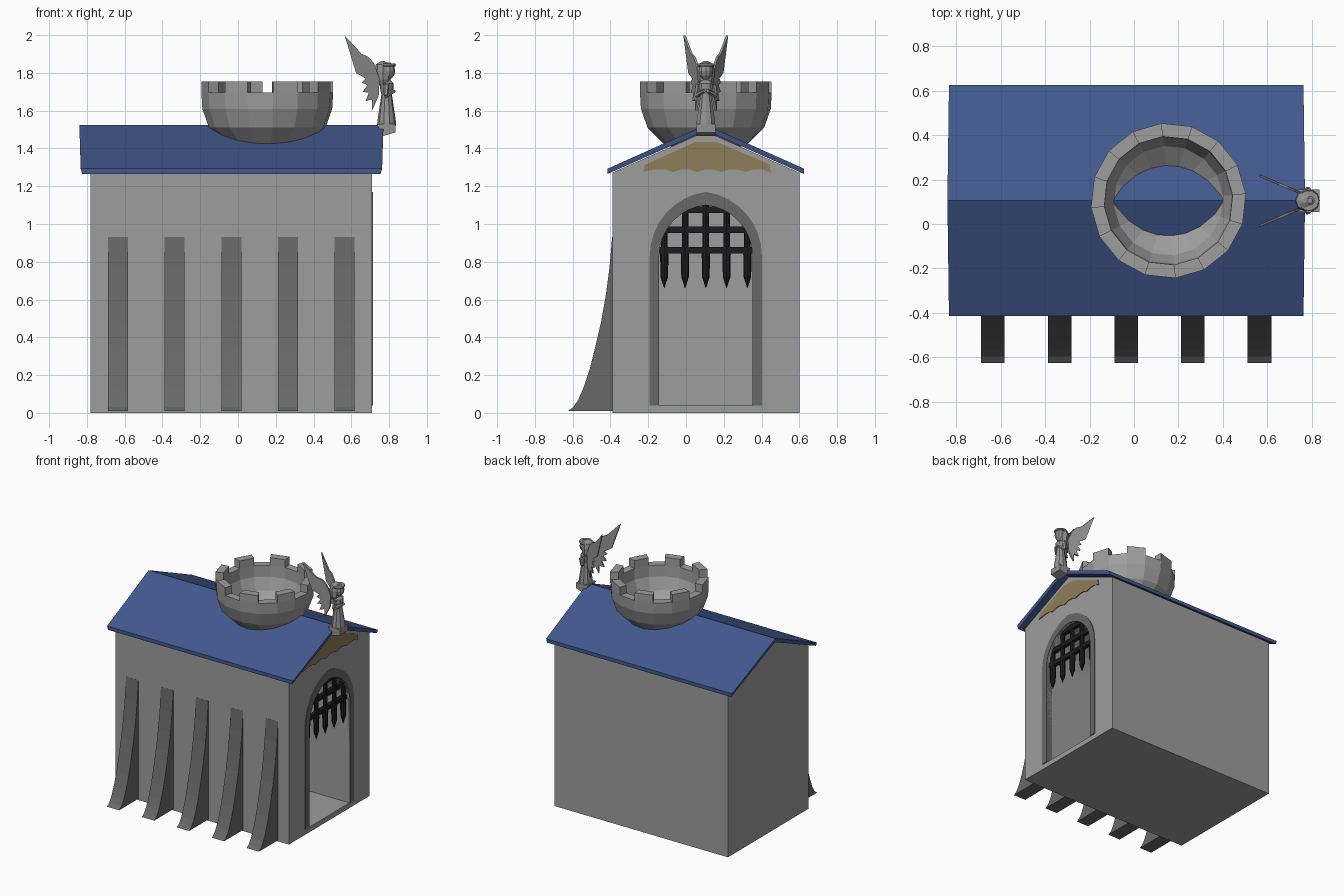
import bpy, bmesh, math
from mathutils import Vector

if "Cube" in bpy.data.objects:
    bpy.data.objects.remove(bpy.data.objects["Cube"])

YC = 0.105  # ridge and doorway centre line


def material(name, r, g, b):
    m = bpy.data.materials.new(name)
    m.diffuse_color = (r, g, b, 1)
    m.use_nodes = True
    m.node_tree.nodes["Principled BSDF"].inputs["Base Color"].default_value = m.diffuse_color
    return m


STONE = material("stone grey", 0.34, 0.34, 0.34)
DARK = material("dark stone", 0.14, 0.14, 0.14)
BLUE = material("roof blue", 0.055, 0.098, 0.27)
GOLD = material("gable tan", 0.27, 0.205, 0.10)
IRON = material("black iron", 0.012, 0.012, 0.013)
STATUE = material("statue grey", 0.29, 0.29, 0.29)


def finish(name, bm, mat):
    bmesh.ops.recalc_face_normals(bm, faces=bm.faces)
    me = bpy.data.meshes.new(name)
    bm.to_mesh(me)
    bm.free()
    me.materials.append(mat)
    ob = bpy.data.objects.new(name, me)
    bpy.context.collection.objects.link(ob)
    return ob


def skin(name, a, b, mat):
    """Solid between two matching outlines."""
    bm = bmesh.new()
    va, vb = [bm.verts.new(p) for p in a], [bm.verts.new(p) for p in b]
    bm.faces.new(va)
    bm.faces.new(vb[::-1])
    for i in range(len(va)):
        j = (i + 1) % len(va)
        bm.faces.new((va[j], va[i], vb[i], vb[j]))
    return finish(name, bm, mat)


def prism(name, yz, x0, x1, mat):
    return skin(name, [(x0, y, z) for y, z in yz], [(x1, y, z) for y, z in yz], mat)


def lathe(name, profile, segs, centre, mat, phase=0.0, ring=False, stretch_y=1.0, merlons=False):
    """Turn (radius, z) points around z; ring joins last point to first."""
    bm = bmesh.new()
    loops = []
    for r, z in profile:
        loops.append([bm.verts.new((centre[0] + r * math.cos(phase + math.tau * i / segs),
                                    centre[1] + r * stretch_y * math.sin(phase + math.tau * i / segs), z))
                      for i in range(segs)])
    rim = []
    for k in range(len(loops) if ring else len(loops) - 1):
        a, b = loops[k], loops[(k + 1) % len(loops)]
        for i in range(segs):
            j = (i + 1) % segs
            f = bm.faces.new((a[i], a[j], b[j], b[i]))
            if merlons and k == 0 and i % 2 == 0:
                rim.append(f)
    if not ring:
        bm.faces.new(loops[0][::-1])
        bm.faces.new(loops[-1])
    bmesh.ops.recalc_face_normals(bm, faces=bm.faces)
    for f in rim:  # raise every other rim face
        new = bmesh.ops.extrude_face_region(bm, geom=[f])["geom"]
        bmesh.ops.translate(bm, vec=(0, 0, 0.06), verts=[v for v in new if isinstance(v, bmesh.types.BMVert)])
        bm.faces.remove(f)
    return finish(name, bm, mat)


def arch(w, h, z0=0.04, spring=0.83, n=8):
    """Pointed arch outline, open at the bottom, from -y foot to +y foot."""
    R = (w * w + h * h) / (2 * w)
    top = math.asin(h / R)
    side = [(w, z0)] + [(w - R + R * math.cos(top * i / n), spring + R * math.sin(top * i / n)) for i in range(n + 1)]
    return [(YC - y, z) for y, z in side] + [(YC + y, z) for y, z in side[-2::-1]]


# Building with arched recess
walls = prism("walls", [(-0.39, 0), (0.6, 0), (0.6, 1.272), (YC, 1.49), (-0.39, 1.272)], -0.78, 0.71, STONE)
cutter = prism("doorway_cutter", arch(0.247, 0.27), -0.70, 0.9, STONE)
cutter.hide_render = True
cutter.hide_viewport = True
cut = walls.modifiers.new("doorway", 'BOOLEAN')
cut.operation, cut.solver, cut.object = 'DIFFERENCE', 'EXACT', cutter

# Door surround
prism("door_surround", arch(0.297, 0.34) + arch(0.247, 0.27)[::-1], 0.66, 0.715, DARK)

# Roof, ridge slightly longer than eaves
roof = [(-0.415, 1.265, 0), (-0.415, 1.293, 0.008), (YC, 1.525, 0.015),
        (0.625, 1.293, 0.008), (0.625, 1.265, 0), (YC, 1.495, 0.012)]
skin("roof", [(-0.825 - o, y, z) for y, z, o in roof], [(0.755 + o, y, z) for y, z, o in roof], BLUE)

# Curved buttresses
curve = [(-0.38, 0.01), (-0.625, 0.01), (-0.597, 0.03), (-0.57, 0.07), (-0.54, 0.14), (-0.51, 0.23), (-0.48, 0.35),
         (-0.45, 0.48), (-0.425, 0.62), (-0.405, 0.77), (-0.391, 0.93), (-0.38, 0.93)]
for i in range(5):
    x = -0.635 + 0.3 * i
    prism("buttress", curve, x - 0.053, x + 0.053, DARK)

# Gable panel with a wavy lower edge
wavy = [(0.445 - 0.6 * i / 14, 1.283 + (0.006 if i % 3 else -0.008)) for i in range(1, 15)]
prism("gable_panel", [(-0.225, 1.278), (-0.22, 1.312), (0.05, 1.435), (0.16, 1.435), (0.44, 1.317), (0.45, 1.272)] + wavy,
      0.70, 0.716, GOLD)

# Portcullis: spiked bars clipped by the arch, and crossbars
R_IN = (0.247 ** 2 + 0.27 ** 2) / (2 * 0.247)


def arch_top(d):
    return 0.83 + math.sqrt(max(0, R_IN ** 2 - (abs(d) + R_IN - 0.247) ** 2))


for i in range(5):
    d = -0.22 + 0.11 * i
    top = arch_top(d) + 0.02
    lathe("portcullis_bar", [(0.001, 0.66), (0.02, 0.72), (0.022, 0.84), (0.017, 0.85), (0.017, max(top, 0.87))], 8,
          (0.675, YC + d), IRON)
for z in (0.86, 0.97, 1.075):
    half = 0.247 - R_IN + math.sqrt(R_IN ** 2 - (z - 0.83) ** 2) + 0.01
    prism("portcullis_crossbar", [(YC - half, z - 0.017), (YC + half, z - 0.017), (YC + half, z + 0.017),
                                  (YC - half, z + 0.017)], 0.66, 0.69, IRON)

# Crenellated bowl turret: outer rim, inner rim, down inside, back up outside
bowl = [(0.35, 1.695), (0.29, 1.695), (0.285, 1.61), (0.247, 1.52), (0.16, 1.455), (0.08, 1.43),
        (0.08, 1.38), (0.22, 1.42), (0.31, 1.51), (0.345, 1.61)]
bm_ring = bowl[1:] + bowl[:1]
lathe("bowl_turret", bowl, 16, (0.155, YC), STONE, phase=math.radians(-85), ring=True, merlons=True)

# Winged statue on the gable end
SX = 0.787
skin("statue_base", [(0.735, YC - 0.05, 1.53), (0.765, YC - 0.05, 1.465), (0.835, YC - 0.05, 1.485), (0.835, YC - 0.05, 1.53)],
     [(0.735, YC + 0.05, 1.53), (0.765, YC + 0.05, 1.465), (0.835, YC + 0.05, 1.485), (0.835, YC + 0.05, 1.53)], STATUE)
lathe("statue_gown", [(0.05, 1.52), (0.048, 1.55), (0.036, 1.63), (0.028, 1.685), (0.036, 1.72), (0.036, 1.745),
                      (0.016, 1.765), (0.016, 1.78)], 10, (SX, YC), STATUE, stretch_y=1.05)
lathe("statue_head", [(0.015, 1.765), (0.034, 1.785), (0.04, 1.81), (0.034, 1.84), (0.012, 1.856)], 10, (SX + 0.005, YC), STATUE)
lathe("statue_hair", [(0.028, 1.735), (0.04, 1.765), (0.043, 1.81), (0.038, 1.845), (0.01, 1.862)], 8,
      (SX - 0.02, YC), STATUE, stretch_y=1.1)
lathe("statue_headband", [(0.046, 1.835), (0.05, 1.842), (0.046, 1.85)], 10, (SX, YC), STATUE)


def limb(name, a, b, r0, r1):
    a, b = Vector(a), Vector(b)
    bm = bmesh.new()
    bmesh.ops.create_cone(bm, cap_ends=True, segments=6, radius1=r0, radius2=r1, depth=(b - a).length)
    bm.transform((b - a).to_track_quat('Z', 'Y').to_matrix().to_4x4())
    bmesh.ops.translate(bm, vec=(a + b) / 2, verts=bm.verts)
    return finish(name, bm, STATUE)


# Wing outline in x, z; it swings outward as it goes back
wing = [(0.565, 1.997), (0.655, 1.90), (0.69, 1.885), (0.72, 1.85), (0.75, 1.77), (0.745, 1.68), (0.71, 1.60),
        (0.708, 1.66), (0.675, 1.65), (0.692, 1.695), (0.66, 1.70), (0.685, 1.735), (0.655, 1.75), (0.675, 1.77), (0.625, 1.80)]
for s in (-1, 1):
    limb("statue_upper_arm", (SX, YC + s * 0.04, 1.74), (SX - 0.005, YC + s * 0.05, 1.68), 0.016, 0.013)
    limb("statue_forearm", (SX - 0.005, YC + s * 0.05, 1.68), (SX + 0.04, YC + s * 0.01, 1.705), 0.014, 0.01)
    sides = [[(x, YC + s * (0.035 + (0.75 - x) * 0.42 + t), z) for x, z in wing] for t in (-0.006, 0.006)]
    skin("statue_wing", sides[0], sides[1], STATUE)
